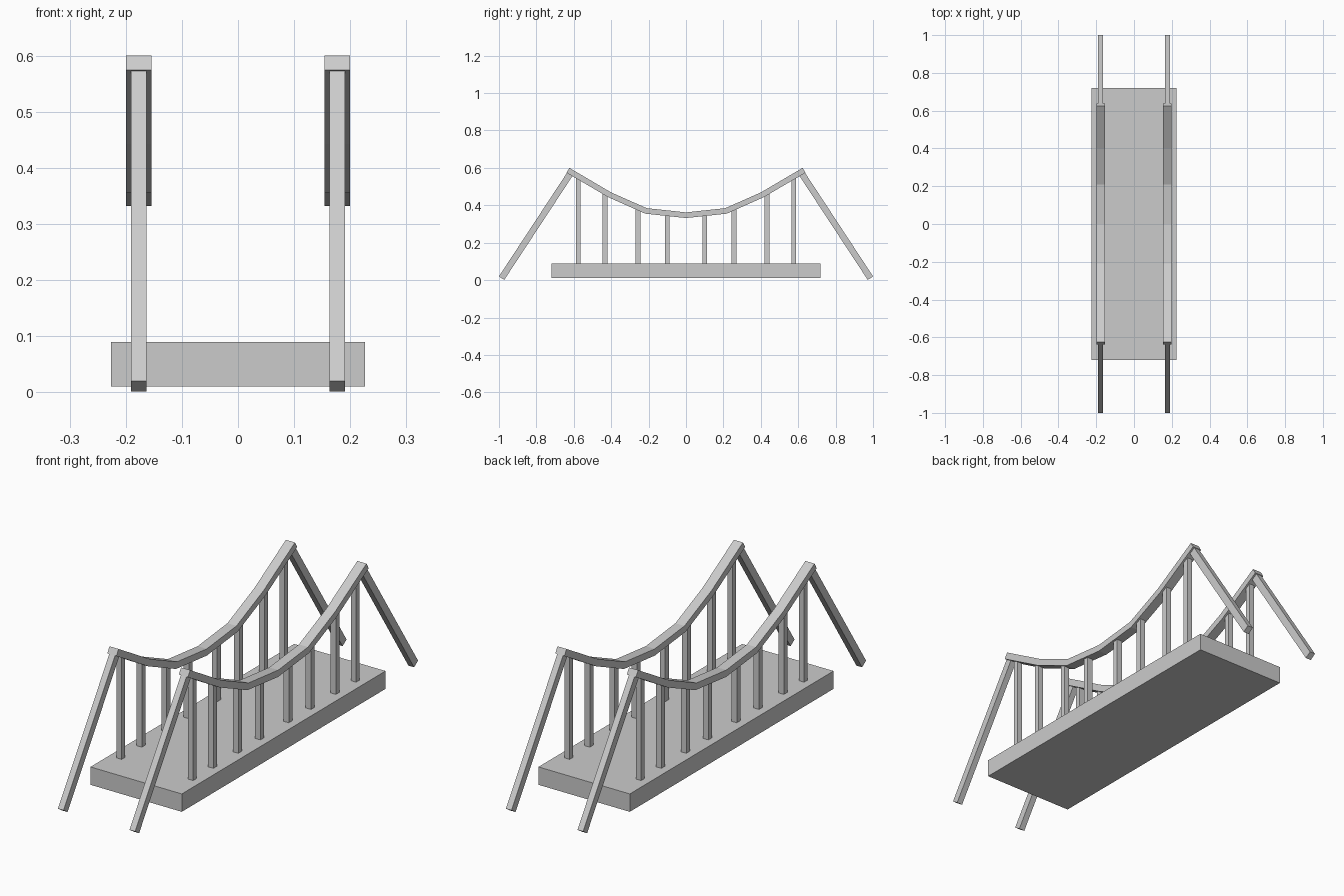
import bpy, bmesh
from mathutils import Vector

if "Cube" in bpy.data.objects:
    bpy.data.objects.remove(bpy.data.objects["Cube"])

SIDE_X = 0.177
CABLE = [(-0.631, 0.587), (-0.408, 0.456), (-0.214, 0.37), (0, 0.347),
         (0.214, 0.37), (0.408, 0.456), (0.631, 0.587)]


def finish(name, bm):
    bmesh.ops.recalc_face_normals(bm, faces=bm.faces[:])
    me = bpy.data.meshes.new(name)
    bm.to_mesh(me)
    bm.free()
    ob = bpy.data.objects.new(name, me)
    bpy.context.collection.objects.link(ob)
    return ob


def box(name, lo, hi):
    bm = bmesh.new()
    bmesh.ops.create_cube(bm, size=1)
    for v in bm.verts:
        v.co = Vector([(a + b) / 2 + c * (b - a) for a, b, c in zip(lo, hi, v.co)])
    return finish(name, bm)


def bar(name, path, x, width, thick):
    """Mitred rectangular bar following a path in the y-z plane."""
    pts = [Vector(p) for p in path]
    dirs = [(b - a).normalized() for a, b in zip(pts, pts[1:])]
    bm = bmesh.new()
    rings = []
    for i, p in enumerate(pts):
        d0, d1 = dirs[max(i - 1, 0)], dirs[min(i, len(dirs) - 1)]
        t = (d0 + d1).normalized()
        n = Vector((-t.y, t.x)) * (thick / 2 / t.dot(d0))
        rings.append([bm.verts.new((x + sx * width / 2, p.x + sn * n.x, p.y + sn * n.y))
                      for sx, sn in ((-1, -1), (1, -1), (1, 1), (-1, 1))])
    for r, q in zip(rings, rings[1:]):
        for k in range(4):
            j = (k + 1) % 4
            bm.faces.new((r[k], r[j], q[j], q[k]))
    bm.faces.new(rings[0])
    bm.faces.new(rings[-1])
    return finish(name, bm)


def cable_height(y):
    for (y0, z0), (y1, z1) in zip(CABLE, CABLE[1:]):
        if y0 <= y <= y1:
            return z0 + (z1 - z0) * (y - y0) / (y1 - y0)


# Deck slab
box("deck", (-0.226, -0.72, 0.01), (0.226, 0.72, 0.09))

for side, sx in (("left", -1), ("right", 1)):
    x = sx * SIDE_X
    # Sagging main cable
    bar(f"main_cable_{side}", CABLE, x, 0.045, 0.03)
    for end, sy in (("front", -1), ("back", 1)):
        # Sloping anchor stay
        bar(f"anchor_stay_{side}_{end}", [(sy * 0.986, 0.0105), (sy * 0.617, 0.572)],
            x, 0.028, 0.034)
        # Vertical hangers between deck and cable
        for i, y in enumerate((0.1, 0.257, 0.433, 0.576)):
            y *= sy
            box(f"hanger_{side}_{end}_{i + 1}", (x - 0.013, y - 0.0125, 0.085),
                (x + 0.013, y + 0.0125, cable_height(y) - 0.004))
